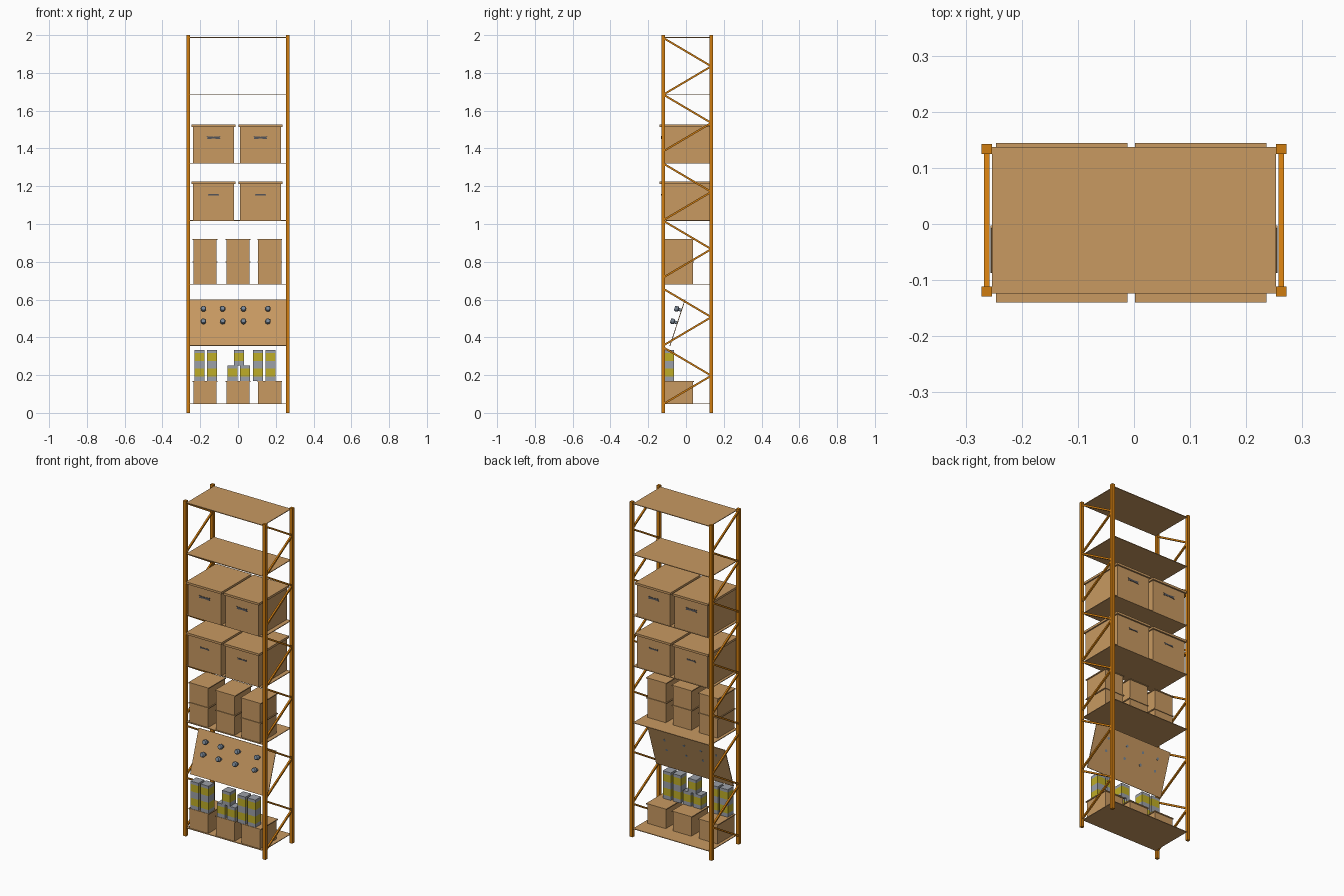
import bpy, bmesh, math
from mathutils import Vector

if "Cube" in bpy.data.objects:
    bpy.data.objects.remove(bpy.data.objects["Cube"])


def material(name, rgb):
    m = bpy.data.materials.new(name)
    m.diffuse_color = (*rgb, 1)
    m.use_nodes = True
    m.node_tree.nodes["Principled BSDF"].inputs["Base Color"].default_value = m.diffuse_color
    return m


ORANGE = material("orange_steel", (0.62, 0.2, 0.005))
TAN = material("cardboard_tan", (0.58, 0.32, 0.12))
GREY = material("tin_grey", (0.33, 0.35, 0.39))
YELLOW = material("label_yellow", (0.52, 0.42, 0.02))
DARK = material("handle_grey", (0.09, 0.09, 0.1))
STEEL = material("knob_steel", (0.2, 0.25, 0.31))


def finish(bm, name, *mats):
    me = bpy.data.meshes.new(name)
    bmesh.ops.recalc_face_normals(bm, faces=bm.faces)
    bm.to_mesh(me)
    bm.free()
    for m in mats:
        me.materials.append(m)
    ob = bpy.data.objects.new(name, me)
    bpy.context.collection.objects.link(ob)
    return ob


def box(name, x, y, z, mat):
    """Box from (min, max) pairs on each axis."""
    bm = bmesh.new()
    bmesh.ops.create_cube(bm, size=1)
    for v in bm.verts:
        v.co = [lo + (hi - lo) * (c + 0.5) for c, (lo, hi) in zip(v.co, (x, y, z))]
    return finish(bm, name, mat)


def bar(name, a, b, w, mat):
    """Square bar between two points."""
    a, b = Vector(a), Vector(b)
    ob = box(name, (-w / 2, w / 2), (-w / 2, w / 2), (0, (b - a).length), mat)
    ob.location = a
    ob.rotation_euler = (-math.atan2(b.y - a.y, b.z - a.z), 0, 0)
    return ob


# frame: four posts and zigzag side braces
FRONT, BACK, SIDE = -0.12, 0.134, 0.2625
for sx in (-SIDE, SIDE):
    for y in (FRONT, BACK):
        box("post", (sx - 0.009, sx + 0.009), (y - 0.009, y + 0.009), (0, 2), ORANGE)
    for z in (1.985, 1.685, 1.32, 1.017, 0.657, 0.347):
        bar("upper_brace", (sx, FRONT, z), (sx, BACK, z - 0.15), 0.01, ORANGE)
        bar("lower_brace", (sx, BACK, z - 0.15), (sx, FRONT, z - 0.3), 0.01, ORANGE)

# shelves
for z in (1.988, 1.684, 1.321, 1.019, 0.681, 0.049):
    box("shelf", (-0.2535, 0.2535), (-0.124, 0.137), (z - 0.002, z + 0.002), TAN)

# large lidded boxes with hand slots front and back
for z, w, h in ((1.323, 0.037, 0.008), (1.021, 0.031, 0.005)):
    for cx in (-0.129, 0.119):
        box("large_box", (cx - 0.109, cx + 0.109), (-0.131, 0.135), (z, z + 0.19), TAN)
        box("large_lid", (cx - 0.117, cx + 0.117), (-0.14, 0.144), (z + 0.19, z + 0.203), TAN)
        for y in (-0.131, 0.135):
            bm = bmesh.new()
            pts = [(-w, h), (0, h * 0.6), (w, h), (w * 0.85, 0),
                   (w, -h), (0, -h * 0.6), (-w, -h), (-w * 0.85, 0)]
            f = bm.faces.new([bm.verts.new((cx + px, y - 0.002, z + 0.134 + pz)) for px, pz in pts])
            ext = bmesh.ops.extrude_face_region(bm, geom=[f])
            for v in ext["geom"]:
                if isinstance(v, bmesh.types.BMVert):
                    v.co.y += 0.004
            finish(bm, "hand_slot", DARK)

# small boxes: two high on the middle shelf, one high on the bottom shelf
for cx in (-0.175, -0.001, 0.168):
    for z in (0.683, 0.802, 0.051):
        box("small_box", (cx - 0.061, cx + 0.061), (-0.118, 0.038), (z, z + 0.113), TAN)
        box("small_lid", (cx - 0.066, cx + 0.066), (-0.122, 0.042), (z + 0.113, z + 0.119), TAN)


# tins with a yellow band
def tin(cx, z):
    bm = bmesh.new()
    bmesh.ops.create_cube(bm, size=1)
    for v in bm.verts:
        v.co = (cx + v.co.x * 0.053, -0.092 + v.co.y * 0.055, z + (v.co.z + 0.5) * 0.082)
    for cut in (z + 0.022, z + 0.065):
        bmesh.ops.bisect_plane(bm, geom=bm.verts[:] + bm.edges[:] + bm.faces[:],
                               plane_co=(0, 0, cut), plane_no=(0, 0, 1))
    for f in bm.faces:
        f.material_index = int(z + 0.03 < f.calc_center_median().z < z + 0.06)
    finish(bm, "tin", GREY, YELLOW)


for cx in (-0.204, -0.138, -0.028, 0.038, 0.106, 0.172):
    tin(cx, 0.17)
for cx in (-0.204, -0.138, 0.005, 0.106, 0.172):
    tin(cx, 0.252)

# tilted display board
tilt = math.atan2(0.08, 0.245)
board = box("tilted_board", (-0.2555, 0.2555), (-0.002, 0.002), (0, 0.258), TAN)
board.location = (0, -0.085, 0.355)
board.rotation_euler = (-tilt, 0, 0)

# knobs: lathed profile of (distance from board, radius), set square to the board
PROFILE = [(0, 0.008), (0.018, 0.008), (0.022, 0.014), (0.034, 0.015), (0.041, 0.011)]
for kx in (-0.183, -0.081, 0.029, 0.158):
    for up in (0.135, 0.205):
        bm = bmesh.new()
        n = 12
        rings = [[bm.verts.new((r * math.cos(math.tau * i / n), -d, r * math.sin(math.tau * i / n)))
                  for i in range(n)] for d, r in PROFILE]
        for a, b in zip(rings, rings[1:]):
            for i in range(n):
                bm.faces.new((a[i], a[(i + 1) % n], b[(i + 1) % n], b[i]))
        bm.faces.new(rings[0])
        bm.faces.new(rings[-1])
        knob = finish(bm, "knob", STEEL)
        knob.location = (kx, -0.085 + up * math.sin(tilt), 0.355 + up * math.cos(tilt) - 0.008)
        knob.rotation_euler = (-tilt, 0, 0)
